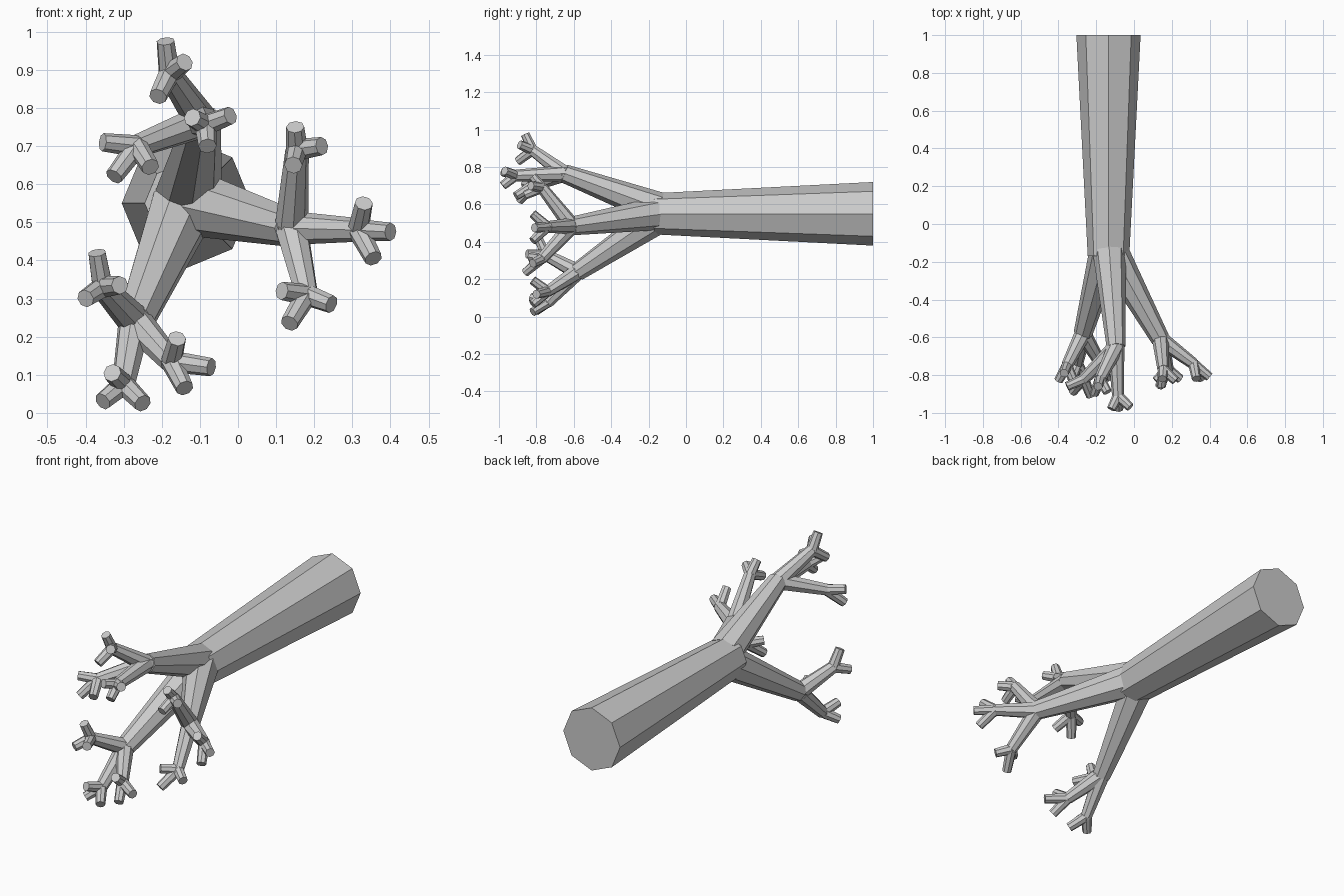
import bpy
import bmesh
from mathutils import Matrix, Vector

if "Cube" in bpy.data.objects:
    bpy.data.objects.remove(bpy.data.objects["Cube"], do_unlink=True)

bark = bpy.data.materials.new("bark grey")
bark.use_nodes = True
GREY = (0.6, 0.6, 0.6, 1)
bark.diffuse_color = GREY
bark.node_tree.nodes["Principled BSDF"].inputs["Base Color"].default_value = GREY


def add_taper(bm, start, end, r_start, r_end, sides, overlap=0.0):
    """Flat-sided tapered segment; overlap sinks its base into the parent."""
    start, end = Vector(start), Vector(end)
    direction = (end - start).normalized()
    start = start - direction * overlap
    turn = direction.to_track_quat("Z", "Y").to_matrix().to_4x4()
    bmesh.ops.create_cone(
        bm, cap_ends=True, segments=sides, radius1=r_start, radius2=r_end,
        depth=(end - start).length,
        matrix=Matrix.Translation((start + end) / 2) @ turn)


def finish(bm, name):
    mesh = bpy.data.meshes.new(name)
    bm.to_mesh(mesh)
    bm.free()
    mesh.materials.append(bark)
    bpy.context.collection.objects.link(bpy.data.objects.new(name, mesh))


def build_limb(name, base, fork, branches):
    """One main limb with its branches, each ending in three twigs."""
    bm = bmesh.new()
    add_taper(bm, base, fork, 0.088, 0.05, 8)
    for number, (tip, twigs) in enumerate(branches, 1):
        add_taper(bm, fork, tip, 0.045, 0.031, 8, 0.01)
        for twig in twigs:
            add_taper(bm, tip, twig, 0.029, 0.024, 8, 0.008)
    finish(bm, name)


# Trunk, lying along y
bm = bmesh.new()
add_taper(bm, (-0.135, 1, 0.55), (-0.135, -0.17, 0.55), 0.17, 0.11, 8)
finish(bm, "trunk")

# Upper limb
build_limb("upper_limb", (-0.13, -0.15, 0.58), (-0.095, -0.65, 0.765), [
    ((-0.18, -0.82, 0.89),
     [(-0.19, -0.86, 0.975), (-0.14, -0.89, 0.92), (-0.21, -0.90, 0.83)]),
    ((-0.265, -0.82, 0.70),
     [(-0.355, -0.86, 0.71), (-0.325, -0.89, 0.62), (-0.23, -0.91, 0.645)]),
    ((-0.085, -0.91, 0.755),
     [(-0.12, -0.98, 0.775), (-0.02, -0.97, 0.78), (-0.08, -0.98, 0.70)]),
])

# Left limb
build_limb("left_limb", (-0.11, -0.16, 0.55), (0.14, -0.61, 0.485), [
    ((0.155, -0.77, 0.69),
     [(0.15, -0.82, 0.75), (0.22, -0.83, 0.70), (0.145, -0.86, 0.65)]),
    ((0.315, -0.74, 0.48),
     [(0.33, -0.82, 0.55), (0.40, -0.81, 0.475), (0.355, -0.82, 0.405)]),
    ((0.18, -0.77, 0.31),
     [(0.115, -0.83, 0.32), (0.245, -0.82, 0.285), (0.135, -0.86, 0.235)]),
])

# Lower limb
build_limb("lower_limb", (-0.15, -0.15, 0.53), (-0.27, -0.58, 0.24), [
    ((-0.355, -0.75, 0.33),
     [(-0.37, -0.79, 0.42), (-0.40, -0.83, 0.30), (-0.31, -0.85, 0.335)]),
    ((-0.175, -0.74, 0.135),
     [(-0.16, -0.82, 0.195), (-0.07, -0.80, 0.12), (-0.14, -0.82, 0.065)]),
    ((-0.30, -0.74, 0.075),
     [(-0.33, -0.83, 0.105), (-0.355, -0.80, 0.03), (-0.25, -0.82, 0.025)]),
])
